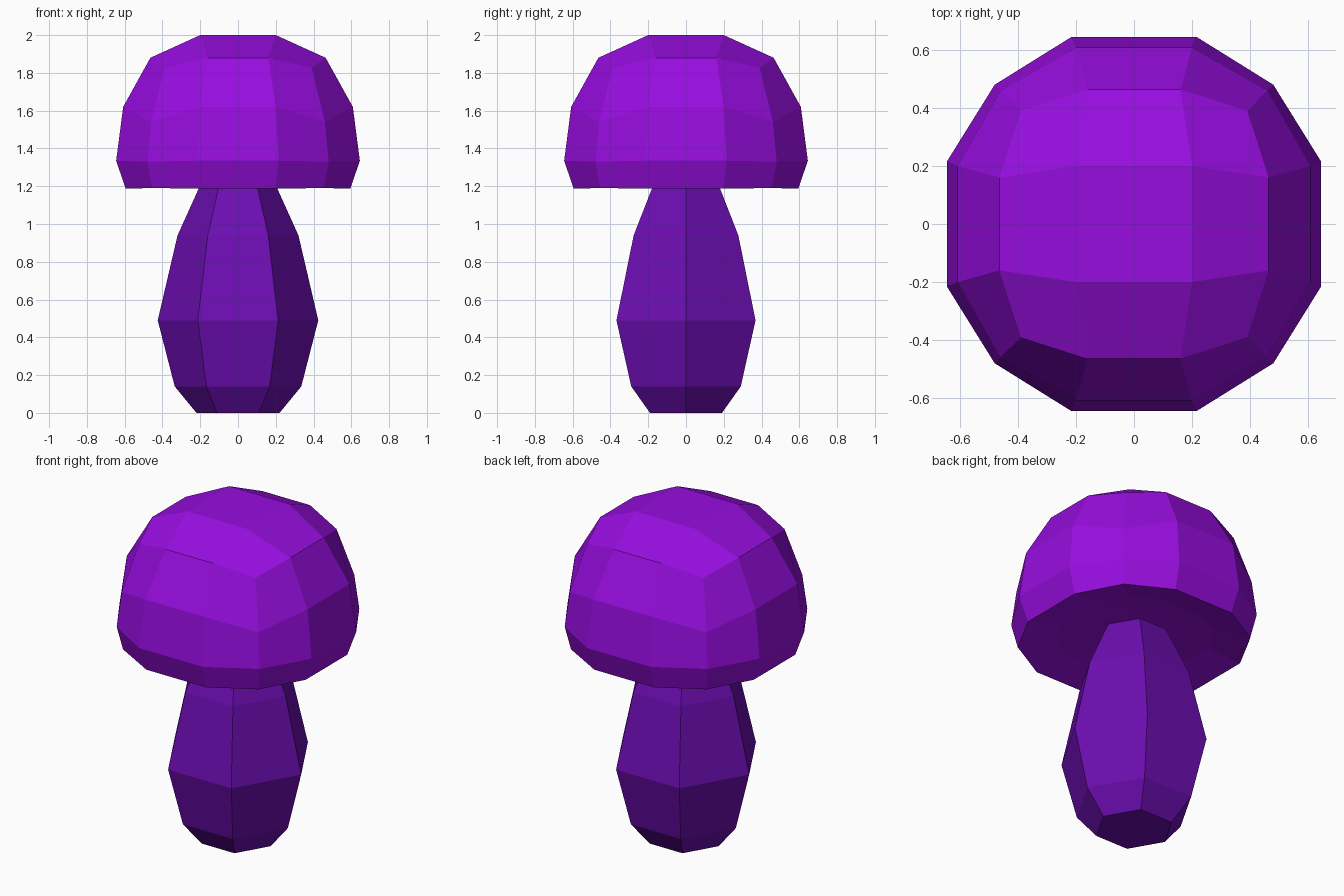
import bpy, bmesh, math

cube = bpy.data.objects.get("Cube")
if cube:
    bpy.data.objects.remove(cube, do_unlink=True)


def material(name, rgb):
    mat = bpy.data.materials.new(name)
    mat.use_nodes = True
    mat.diffuse_color = (*rgb, 1)
    mat.node_tree.nodes["Principled BSDF"].inputs["Base Color"].default_value = (*rgb, 1)
    return mat


def finish(bm, name, mat):
    bmesh.ops.recalc_face_normals(bm, faces=bm.faces)
    mesh = bpy.data.meshes.new(name)
    bm.to_mesh(mesh)
    bm.free()
    mesh.materials.append(mat)
    obj = bpy.data.objects.new(name, mesh)
    bpy.context.collection.objects.link(obj)


def bridge(bm, lower, upper):
    n = len(lower)
    for i in range(n):
        j = (i + 1) % n
        bm.faces.new((lower[i], lower[j], upper[j], upper[i]))


def cap_ring(bm, out, half, z, corner, corner_z):
    """Twelve points: two on each side and one at each corner."""
    ring = []
    for k in range(4):
        c, s = round(math.cos(k * math.pi / 2)), round(math.sin(k * math.pi / 2))
        for x, y, h in ((out, -half, z), (out, half, z), (corner, corner, corner_z)):
            ring.append(bm.verts.new((x * c - y * s, x * s + y * c, h)))
    return ring


def close_ring(bm, ring, half, z):
    """Fill a ring with a three by three patch of quads."""
    inner = [bm.verts.new((x, y, z)) for x, y in
             ((half, -half), (half, half), (-half, half), (-half, -half))]
    bm.faces.new(inner)
    for k in range(4):
        a, b = inner[k], inner[(k + 1) % 4]
        i = 3 * k
        bm.faces.new((a, ring[i], ring[i + 1], b))
        bm.faces.new((b, ring[i + 1], ring[i + 2], ring[(i + 3) % 12]))


# Faceted stem with six sides
bm = bmesh.new()
rings = []
for r, z in ((0.22, 0), (0.335, 0.14), (0.425, 0.49), (0.32, 0.94), (0.18, 1.25)):
    rings.append([bm.verts.new((r * math.cos(k * math.pi / 3), r * math.sin(k * math.pi / 3), z))
                  for k in range(6)])
for lower, upper in zip(rings, rings[1:]):
    bridge(bm, lower, upper)
bm.faces.new(rings[0])
bm.faces.new(rings[-1])
finish(bm, "stem", material("deep violet", (0.15, 0.004, 0.44)))

# Domed cap with a shallow hollow underneath
bm = bmesh.new()
profile = (
    (0.40, 0.16, 1.23, 0.31, 1.23),
    (0.595, 0.20, 1.188, 0.455, 1.19),
    (0.645, 0.215, 1.335, 0.48, 1.33),
    (0.608, 0.20, 1.62, 0.46, 1.54),
    (0.464, 0.16, 1.88, 0.39, 1.825),
)
rings = [cap_ring(bm, *row) for row in profile]
for lower, upper in zip(rings, rings[1:]):
    bridge(bm, lower, upper)
close_ring(bm, rings[0], 0.2, 1.235)
close_ring(bm, rings[-1], 0.2, 2.0)
finish(bm, "cap", material("bright purple", (0.31, 0.004, 0.74)))
